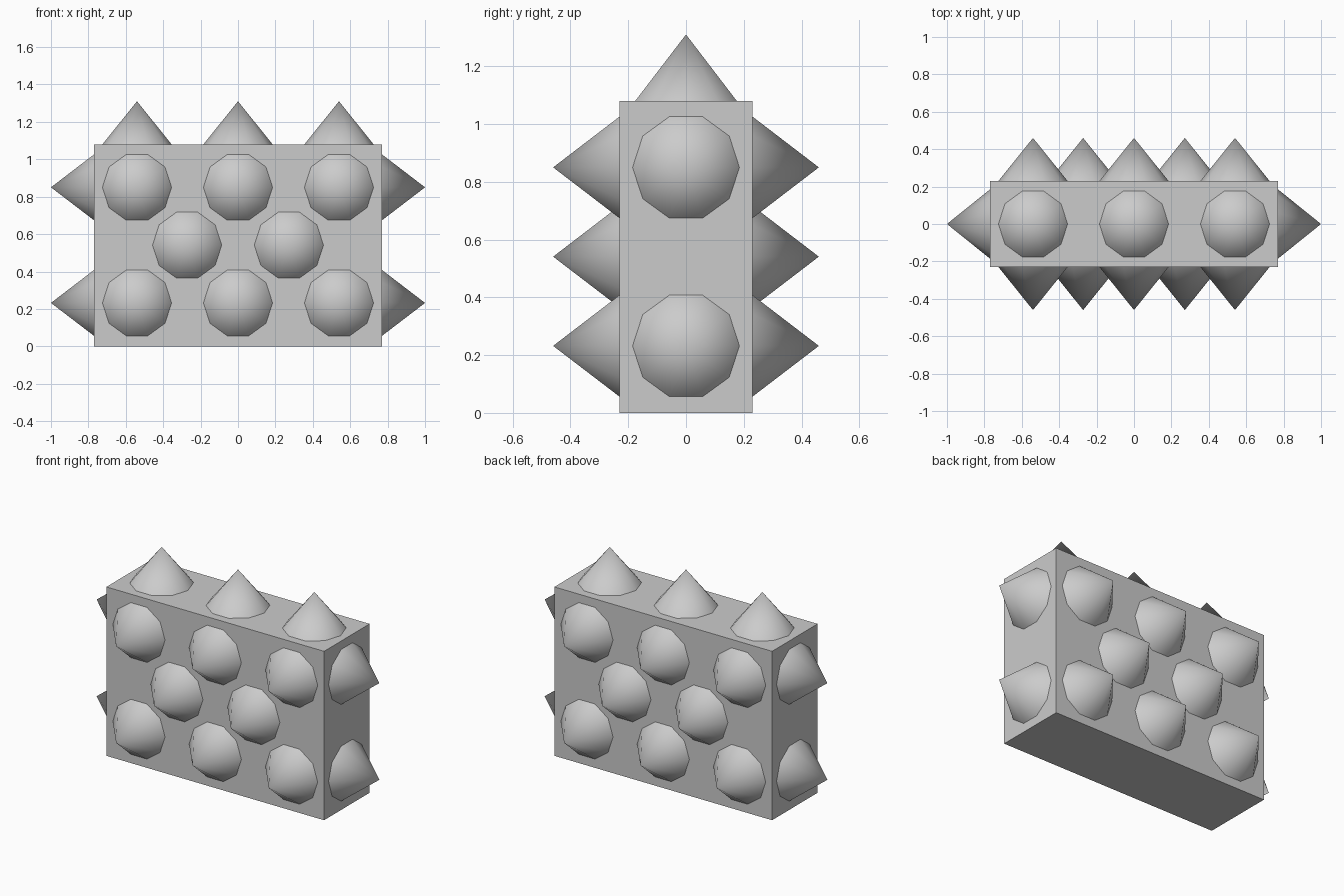
import bpy, bmesh, math
from mathutils import Vector

if "Cube" in bpy.data.objects:
    bpy.data.objects.remove(bpy.data.objects["Cube"])

HX, HY, H = 0.77, 0.23, 1.08      # block half width, half depth, height
R, SPIKE, SIDES = 0.185, 0.23, 10
LOW, MID, HIGH = 0.232, 0.541, 0.85


def new_object(name, bm):
    mesh = bpy.data.meshes.new(name)
    bm.to_mesh(mesh)
    bm.free()
    obj = bpy.data.objects.new(name, mesh)
    bpy.context.collection.objects.link(obj)
    return obj


def spikes(name, centres, normal, across):
    """Ten-sided cones standing on a face, one corner along 'across'."""
    n, u = Vector(normal), Vector(across)
    v = n.cross(u)
    bm = bmesh.new()
    for c in map(Vector, centres):
        tip = bm.verts.new(c + n * SPIKE)
        ring = []
        for i in range(SIDES):
            a = 2 * math.pi * i / SIDES
            ring.append(bm.verts.new(c + R * (u * math.cos(a) + v * math.sin(a))))
        for i in range(SIDES):
            f = bm.faces.new((ring[i], ring[(i + 1) % SIDES], tip))
            f.smooth = True
    return new_object(name, bm)


# Main block
bm = bmesh.new()
bmesh.ops.create_cube(bm, size=1)
for vert in bm.verts:
    vert.co = (vert.co.x * 2 * HX, vert.co.y * 2 * HY, (vert.co.z + 0.5) * H)
new_object("block", bm)

# Staggered spikes on the front and back
grid = [(x, z) for z in (LOW, HIGH) for x in (-0.54, 0, 0.54)]
grid += [(-0.272, MID), (0.272, MID)]
for name, s in (("front_spikes", -1), ("back_spikes", 1)):
    spikes(name, [(x, s * HY, z) for x, z in grid], (0, s, 0), (1, 0, 0))

# Two spikes on each end
for name, s in (("left_spikes", -1), ("right_spikes", 1)):
    spikes(name, [(s * HX, 0, z) for z in (LOW, HIGH)], (s, 0, 0), (0, 1, 0))

# Row of spikes on top
spikes("top_spikes", [(x, 0, H) for x in (-0.54, 0, 0.54)], (0, 0, 1), (1, 0, 0))
